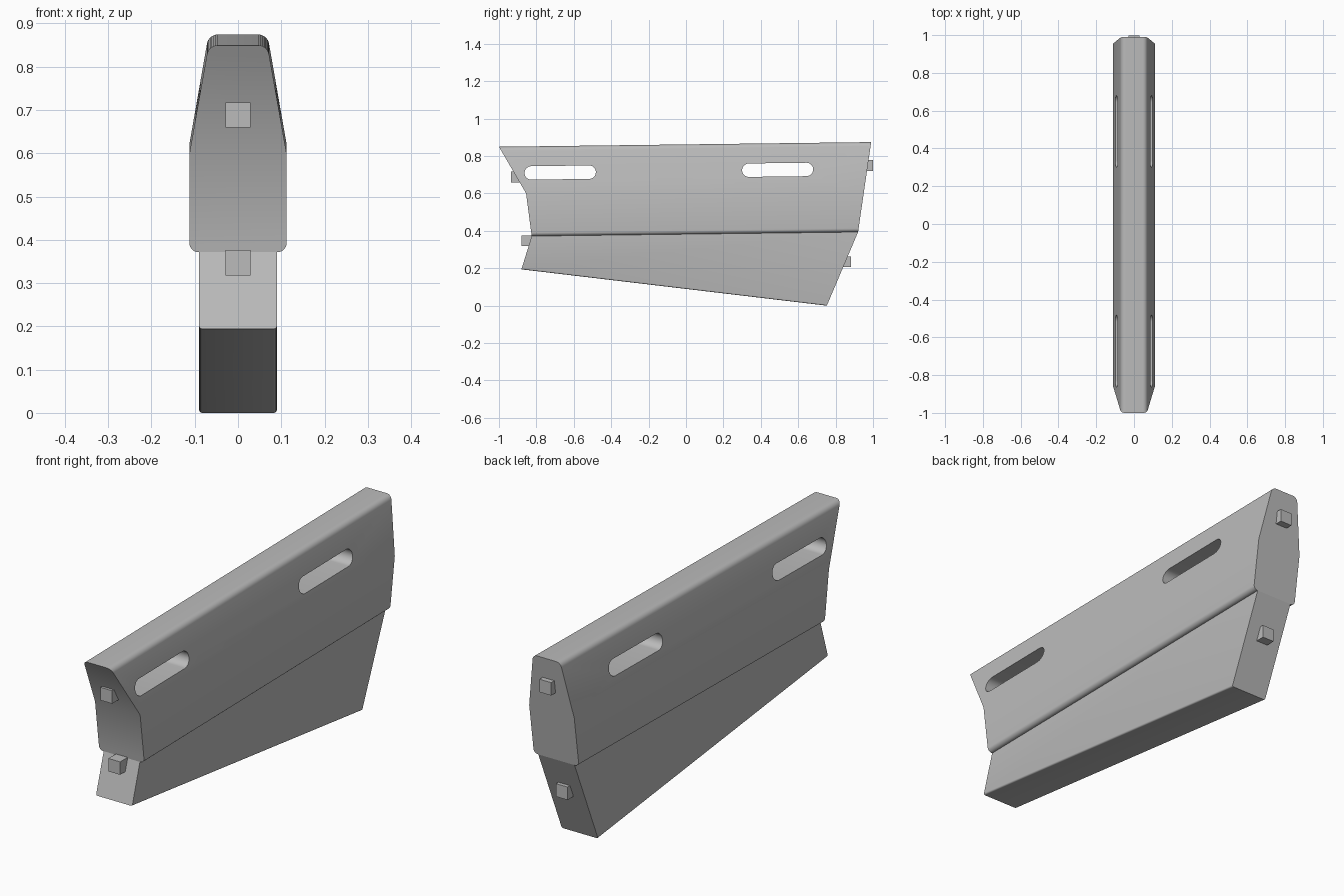
import bpy, bmesh
from math import sin, cos, pi, radians
from mathutils import Vector

cube = bpy.data.objects.get("Cube")
if cube:
    bpy.data.objects.remove(cube, do_unlink=True)

SLOPE = 0.0125  # gentle rise of the body towards the back
CREASE, SEAM, TOP = 0.611, 0.382, 0.862

grey = bpy.data.materials.new("plain grey")
grey.use_nodes = True
COLOUR = (0.5, 0.5, 0.5, 1)
grey.diffuse_color = COLOUR
grey.node_tree.nodes["Principled BSDF"].inputs["Base Color"].default_value = COLOUR


def make(name, bm):
    bmesh.ops.recalc_face_normals(bm, faces=bm.faces)
    mesh = bpy.data.meshes.new(name)
    bm.to_mesh(mesh)
    bm.free()
    mesh.materials.append(grey)
    obj = bpy.data.objects.new(name, mesh)
    bpy.context.collection.objects.link(obj)
    return obj


def smooth(obj):
    bpy.ops.object.select_all(action='DESELECT')
    obj.select_set(True)
    bpy.context.view_layer.objects.active = obj
    bpy.ops.object.shade_smooth_by_angle(angle=radians(35))


def prism(name, outline, half):
    """Extrude a (y, z) outline across x."""
    bm = bmesh.new()
    face = bm.faces.new([bm.verts.new((-half, y, z)) for y, z in outline])
    ext = bmesh.ops.extrude_face_region(bm, geom=[face])
    verts = [g for g in ext["geom"] if isinstance(g, bmesh.types.BMVert)]
    bmesh.ops.translate(bm, vec=(2 * half, 0, 0), verts=verts)
    return make(name, bm)


def arc(cx, cz, r, a, b, n=7):
    return [(cx + r * cos(radians(a + (b - a) * i / n)),
             cz + r * sin(radians(a + (b - a) * i / n))) for i in range(n + 1)]


def lerp(z, points):
    """Length position on a piecewise straight end profile."""
    for (z0, y0), (z1, y1) in zip(points, points[1:]):
        if z <= z1 + 1e-5:
            return y0 + (y1 - y0) * (z - z0) / (z1 - z0)
    return points[-1][1]


# Upper body: rounded section lofted between two slanted ends
half = [(0.09, SEAM)] + arc(0.092, SEAM + 0.02, 0.02, -90, 0)
half += [(0.112, CREASE)] + arc(0.047, TOP - 0.025, 0.025, 10, 90)
front = [(SEAM, -0.825), (CREASE, -0.855), (TOP, -1.0)]
back = [(SEAM, 0.92), (TOP, 0.99)]
section = half + [(-x, z) for x, z in reversed(half)]
bm = bmesh.new()
rings = []
for ends in (front, back):
    ring = []
    for x, z in section:
        y = lerp(z, ends)
        ring.append(bm.verts.new((x, y, z + SLOPE * y)))
    rings.append(ring)
n = len(section)
for i in range(n):
    j = (i + 1) % n
    bm.faces.new((rings[0][i], rings[0][j], rings[1][j], rings[1][i]))
k = [i for i, p in enumerate(section) if p[1] == CREASE]
bm.faces.new(rings[0][k[0]:k[1] + 1])
bm.faces.new(rings[0][k[1]:] + rings[0][:k[0] + 1])
bm.faces.new(rings[1])
upper = make("upper_body", bm)

# Long rounded slots through the upper body
for y0, y1 in ((-0.863, -0.482), (0.30, 0.68)):
    r = 0.036
    outline = arc(y1 - r, 0, r, -90, 90, 16) + arc(y0 + r, 0, r, 90, 270, 16)
    cutter = prism("slot_cutter", [(y, z + 0.72 + SLOPE * y) for y, z in outline], 0.2)
    cutter.hide_render = True
    mod = upper.modifiers.new("slot", 'BOOLEAN')
    mod.operation = 'DIFFERENCE'
    mod.solver = 'EXACT'
    mod.object = cutter
    bpy.ops.object.select_all(action='DESELECT')
    bpy.context.view_layer.objects.active = upper
    upper.select_set(True)
    bpy.ops.object.modifier_apply(modifier=mod.name)
    bpy.data.objects.remove(cutter, do_unlink=True)
smooth(upper)

# Lower body: tapering block with softened bottom edges
lower = prism("lower_body", [(-0.88, 0.194), (0.753, 0.0),
                             (0.92, SEAM + SLOPE * 0.92),
                             (-0.825, SEAM - SLOPE * 0.825)], 0.09)
bm = bmesh.new()
bm.from_mesh(lower.data)
edges = [e for e in bm.edges if all(v.co.z < 0.25 for v in e.verts)
         and abs(e.verts[0].co.y - e.verts[1].co.y) > 1]
bmesh.ops.bevel(bm, geom=edges, offset=0.007, segments=3, profile=0.5, affect='EDGES')
bm.to_mesh(lower.data)
bm.free()
smooth(lower)

# Square pegs on both ends
for name, y, z in (("front_upper_peg", -0.906, 0.688),
                   ("front_lower_peg", -0.85, 0.347),
                   ("back_upper_peg", 0.97, 0.749),
                   ("back_lower_peg", 0.853, 0.235)):
    bm = bmesh.new()
    bmesh.ops.create_cube(bm, size=0.058)
    bmesh.ops.translate(bm, vec=Vector((0, y, z)), verts=bm.verts)
    make(name, bm)
